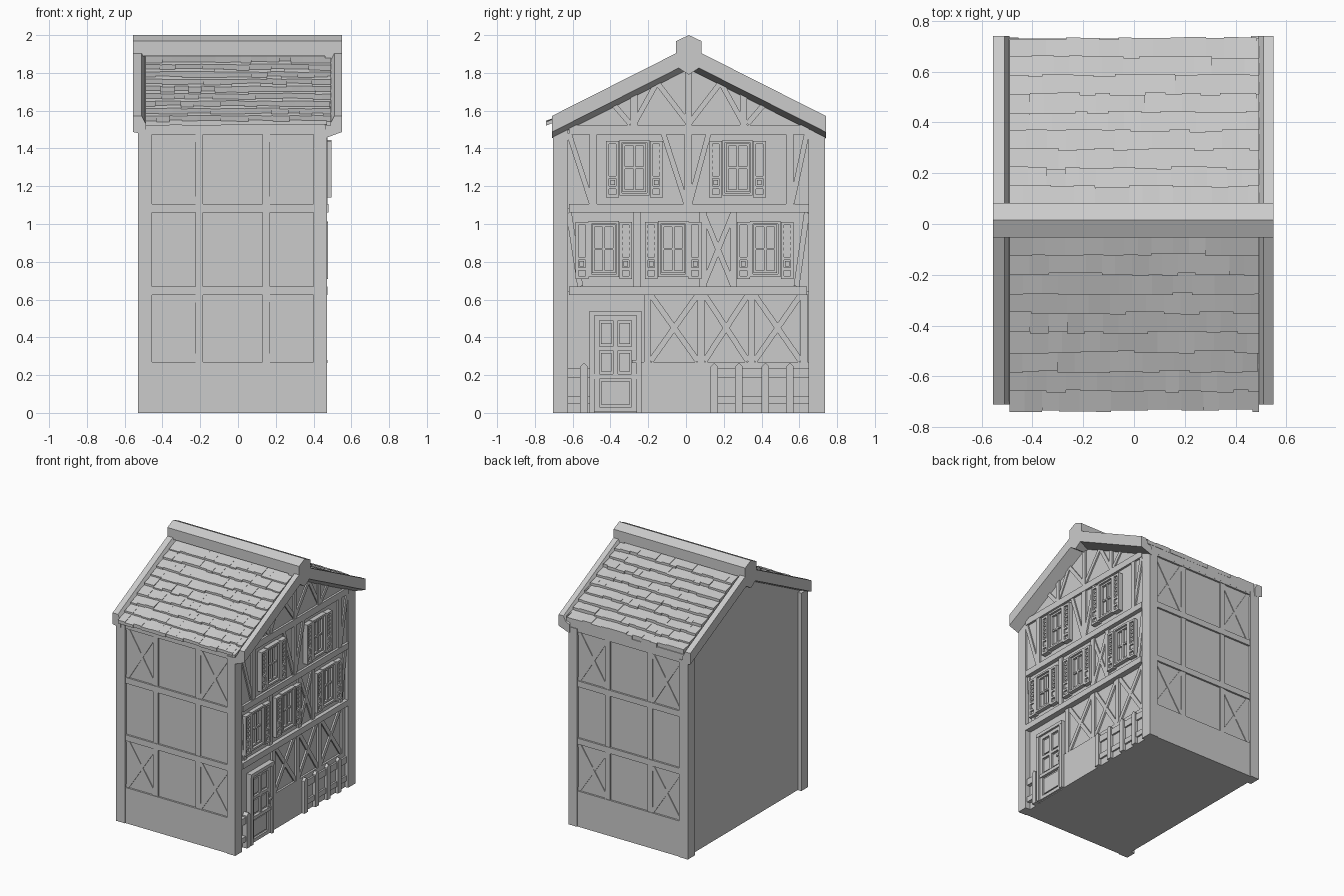
import bpy, bmesh, math, random

random.seed(4)
YC = 0.015                       # centre line of the house in y


def roof(d):                     # height of the roof line at distance d from the ridge
    return 1.938 - 0.505 * d


def facade(u, v, d):             # +x face: u = y, v = z, d = x
    return (d, u, v)


def section(u, v, d):            # same, measured from the centre line
    return (d, YC + u, v)


def side(s):                     # -y / +y face: u = x, v = z, d = distance from centre
    return lambda u, v, d: (u, YC + s * d, v)


class Part:
    def __init__(self, name, fmap=facade):
        self.name, self.map, self.bm = name, fmap, bmesh.new()

    def prism(self, pts, d0, d1):
        a = [self.bm.verts.new(self.map(u, v, d0)) for u, v in pts]
        b = [self.bm.verts.new(self.map(u, v, d1)) for u, v in pts]
        n = len(pts)
        self.bm.faces.new(a)
        self.bm.faces.new(b[::-1])
        for i in range(n):
            j = (i + 1) % n
            self.bm.faces.new((a[i], b[i], b[j], a[j]))

    def rect(self, u0, u1, v0, v1, d0, d1):
        self.prism([(u0, v0), (u1, v0), (u1, v1), (u0, v1)], d0, d1)

    def bar(self, p, q, w, d0, d1):
        dx, dz = q[0] - p[0], q[1] - p[1]
        k = w / 2 / math.hypot(dx, dz)
        nx, nz = -dz * k, dx * k
        self.prism([(p[0] + nx, p[1] + nz), (p[0] - nx, p[1] - nz),
                    (q[0] - nx, q[1] - nz), (q[0] + nx, q[1] + nz)], d0, d1)

    def cross(self, u0, u1, v0, v1, w, d0, d1):
        self.bar((u0, v0), (u1, v1), w, d0, d1)
        self.bar((u0, v1), (u1, v0), w, d0, d1 - 0.001)

    def frame(self, u0, u1, v0, v1, w, d0, d1):
        self.rect(u0, u0 + w, v0, v1, d0, d1)
        self.rect(u1 - w, u1, v0, v1, d0, d1)
        self.rect(u0 + w, u1 - w, v0, v0 + w, d0, d1)
        self.rect(u0 + w, u1 - w, v1 - w, v1, d0, d1)

    def done(self):
        bmesh.ops.recalc_face_normals(self.bm, faces=self.bm.faces)
        me = bpy.data.meshes.new(self.name)
        self.bm.to_mesh(me)
        self.bm.free()
        ob = bpy.data.objects.new(self.name, me)
        bpy.context.collection.objects.link(ob)


# Walls: plain core plus two slightly jettied upper storeys on the facade
p = Part("walls", section)
eave, peak = roof(0.7) - 0.05, roof(0) - 0.05
p.prism([(-0.7, 0), (0.7, 0), (0.7, eave), (0, peak), (-0.7, eave)], -0.5, 0.43)
p.rect(-0.69, 0.69, 0.64, 1.09, 0.42, 0.445)
p.prism([(-0.69, 1.08), (0.69, 1.08), (0.69, eave), (0, peak), (-0.69, eave)], 0.42, 0.46)
p.done()

# Corner posts
p = Part("corner_posts")
for y0, y1 in ((-0.705, -0.625), (0.648, 0.735)):
    p.rect(y0, y1, 0, 1.5, -0.53, -0.455)
    p.rect(y0, y1, 0, 1.5, 0.40, 0.47)
p.done()

# Timber framing on the two eave sides
for s, name in ((-1, "front_timbers"), (1, "back_timbers")):
    p = Part(name, side(s))
    a, b = 0.69, 0.714
    p.rect(-0.46, 0.41, 0, 0.27, a, b)
    for z0, z1 in ((0.625, 0.67), (1.06, 1.105), (1.475, 1.52)):
        p.rect(-0.46, 0.41, z0, z1, a, b)
    for x in (-0.205, 0.15):
        p.rect(x - 0.02, x + 0.02, 0.27, 1.48, a, b - 0.004)
    for z0, z1 in ((0.27, 0.63), (1.10, 1.48)):
        p.cross(-0.45, -0.215, z0, z1, 0.03, a, b - 0.008)
        p.cross(0.16, 0.40, z0, z1, 0.03, a, b - 0.008)
    p.done()

# Timber framing on the facade
p = Part("facade_timbers")
p.rect(-0.62, 0.64, 0.625, 0.67, 0.42, 0.475)
p.rect(-0.62, 0.65, 1.06, 1.105, 0.42, 0.478)
p.rect(-0.62, 0.65, 1.475, 1.525, 0.42, 0.476)
p.rect(-0.235, 0.65, 0, 0.27, 0.42, 0.445)                   # ground floor base
for y in (-0.205, 0.08, 0.345, 0.625):
    p.rect(y - 0.018, y + 0.018, 0.27, 0.63, 0.42, 0.446)
for y0, y1 in ((-0.187, 0.062), (0.098, 0.327), (0.363, 0.607)):
    p.cross(y0, y1, 0.275, 0.625, 0.03, 0.42, 0.442)
for y in (-0.26, 0.09, 0.25):                                # middle floor
    p.rect(y - 0.018, y + 0.018, 0.67, 1.06, 0.42, 0.459)
p.cross(0.09, 0.25, 0.67, 1.06, 0.028, 0.42, 0.456)
p.bar((-0.62, 1.06), (-0.56, 0.67), 0.03, 0.42, 0.456)
p.bar((0.64, 1.06), (0.585, 0.67), 0.03, 0.42, 0.456)
for y in (-0.49, 0.012, 0.55):                               # upper floor
    p.rect(y - 0.02, y + 0.02, 1.10, 1.48, 0.42, 0.474)
for y0, y1 in ((-0.12, 0.0), (0.12, 0.02), (-0.62, -0.5), (0.64, 0.56)):
    p.bar((y0, 1.48), (y1, 1.11), 0.028, 0.42, 0.471)
p.rect(-0.005, 0.03, 1.52, 1.84, 0.42, 0.474)                # gable
for s in (-1, 1):
    p.rect(YC + s * 0.29 - 0.018, YC + s * 0.29 + 0.018, 1.52, 1.73, 0.42, 0.472)
    p.bar((YC, 1.53), (YC + s * 0.2, 1.79), 0.028, 0.42, 0.470)
    p.bar((YC + s * 0.29, 1.53), (YC + s * 0.14, 1.80), 0.028, 0.42, 0.468)
    p.bar((YC + s * 0.31, 1.53), (YC + s * 0.43, 1.67), 0.028, 0.42, 0.469)
p.done()

# Windows with a 2 x 2 sash and panelled shutters
windows = [(-0.273, 1.15, 0.46), (0.273, 1.15, 0.46),
           (-0.435, 0.72, 0.44), (-0.068, 0.72, 0.44), (0.42, 0.72, 0.44)]
for i, (y, z, x) in enumerate(windows):
    z1 = z + 0.295
    p = Part(f"window_{i + 1}")
    p.frame(y - 0.08, y + 0.08, z, z1, 0.014, x - 0.01, x + 0.035)
    p.frame(y - 0.062, y + 0.062, z + 0.02, z1 - 0.018, 0.013, x - 0.01, x + 0.024)
    p.rect(y - 0.006, y + 0.006, z + 0.02, z1 - 0.02, x - 0.01, x + 0.02)
    p.rect(y - 0.06, y + 0.06, z + 0.142, z + 0.154, x - 0.01, x + 0.019)
    p.rect(y - 0.07, y + 0.07, z + 0.01, z1 - 0.01, x - 0.01, x + 0.006)
    p.done()
    p = Part(f"shutters_{i + 1}")
    for c in (y - 0.116, y + 0.116):
        a, b, z0, zt = c - 0.034, c + 0.034, z - 0.01, z1 - 0.005
        p.rect(a, b, z0, zt, x - 0.01, x + 0.022)
        p.frame(a, b, z0, zt, 0.016, x + 0.02, x + 0.036)
        for v in (z0 + 0.045, z0 + 0.10):
            p.rect(a + 0.016, b - 0.016, v, v + 0.015, x + 0.02, x + 0.036)
        p.rect(a + 0.022, b - 0.022, z0 + 0.066, z0 + 0.094, x + 0.02, x + 0.031)
        for k in range(5):
            v = z0 + 0.135 + k * 0.03
            p.rect(a + 0.018, b - 0.018, v, v + 0.014, x + 0.02, x + 0.029)
    p.done()

# Door with frame, panels and handle
p = Part("door")
p.rect(-0.51, -0.485, 0, 0.54, 0.42, 0.468)
p.rect(-0.262, -0.235, 0, 0.54, 0.42, 0.468)
p.rect(-0.51, -0.235, 0.515, 0.54, 0.42, 0.47)
p.rect(-0.485, -0.262, 0, 0.515, 0.42, 0.44)
p.frame(-0.485, -0.262, 0.005, 0.515, 0.026, 0.43, 0.455)
p.rect(-0.485, -0.262, 0.18, 0.205, 0.43, 0.462)
p.rect(-0.459, -0.288, 0.33, 0.352, 0.43, 0.455)
p.rect(-0.386, -0.361, 0.2, 0.49, 0.43, 0.455)
for y0, y1, z0, z1 in ((-0.45, -0.297, 0.045, 0.165), (-0.45, -0.395, 0.22, 0.318),
                       (-0.352, -0.297, 0.22, 0.318), (-0.45, -0.395, 0.366, 0.476),
                       (-0.352, -0.297, 0.366, 0.476)):
    p.rect(y0, y1, z0, z1, 0.43, 0.449)
p.rect(-0.28, -0.268, 0.23, 0.31, 0.45, 0.462)
p.rect(-0.285, -0.263, 0.265, 0.28, 0.45, 0.475)
p.done()

# Picket fence either side of the door
p = Part("fence")
for y0, y1, pickets in ((0.13, 0.648, (0.15, 0.28, 0.42, 0.55)), (-0.625, -0.51, (-0.54,))):
    for z0, z1 in ((0.05, 0.09), (0.185, 0.235)):
        p.rect(y0, y1, z0, z1, 0.42, 0.458)
    for y in pickets:
        p.prism([(y - 0.02, 0), (y + 0.02, 0), (y + 0.02, 0.245), (y, 0.265),
                 (y - 0.02, 0.245)], 0.42, 0.468)
p.done()

# Roof deck, ridge beam and the pointed pieces where the bargeboards meet
p = Part("roof_deck", section)
for s in (-1, 1):
    p.prism([(0, roof(0) - 0.035), (s * 0.715, roof(0.715) - 0.035),
             (s * 0.715, roof(0.715) - 0.09), (0, roof(0) - 0.09)], -0.5, 0.5)
p.done()
p = Part("ridge", section)
p.prism([(-0.068, 1.89), (0.068, 1.89), (0.068, 1.968), (0, 2.0), (-0.068, 1.968)], -0.555, 0.55)
for x0, x1 in ((-0.555, -0.5), (0.46, 0.55)):
    p.prism([(-0.068, 1.895), (-0.068, 1.835), (0, 1.79), (0.068, 1.835), (0.068, 1.895)], x0, x1)
p.done()

# Bargeboards: cross-section (x, drop) swept down each slope
right = [(0.55, 0), (0.55, -0.085), (0.46, -0.118), (0.46, -0.05), (0.49, -0.04), (0.51, 0)]
left = [(-0.555, 0), (-0.555, -0.085), (-0.49, -0.1), (-0.49, -0.04), (-0.51, 0)]
for s, tag in ((-1, "front"), (1, "back")):
    p = Part(f"bargeboards_{tag}", lambda u, v, d, s=s: (u, YC + s * d, roof(d) + v))
    p.prism(right, 0.0, 0.725)
    p.prism(left, 0.0, 0.725)
    p.done()

# Roof tiles: overlapping courses with uneven lower edges
for s, d_end, tag in ((-1, 0.755, "front"), (1, 0.722, "back")):
    p = Part(f"tiles_{tag}", section)
    step = (d_end - 0.065) / 9
    for r in range(9):
        x = -0.49
        while x < 0.485:
            w = min(random.uniform(0.05, 0.09), 0.492 - x)
            d1 = d_end - r * step - random.choice((0, 0.002, 0.005, 0.010))
            d0 = max(d1 - 0.11, 0.03)
            t = random.uniform(-0.012, -0.004) + 0.004 * s
            p.prism([(s * d1, roof(d1) - 0.036), (s * d1, roof(d1) + t),
                     (s * d0, roof(d0) - 0.03), (s * d0, roof(d0) - 0.045)], x, x + w)
            x += w
    p.done()
